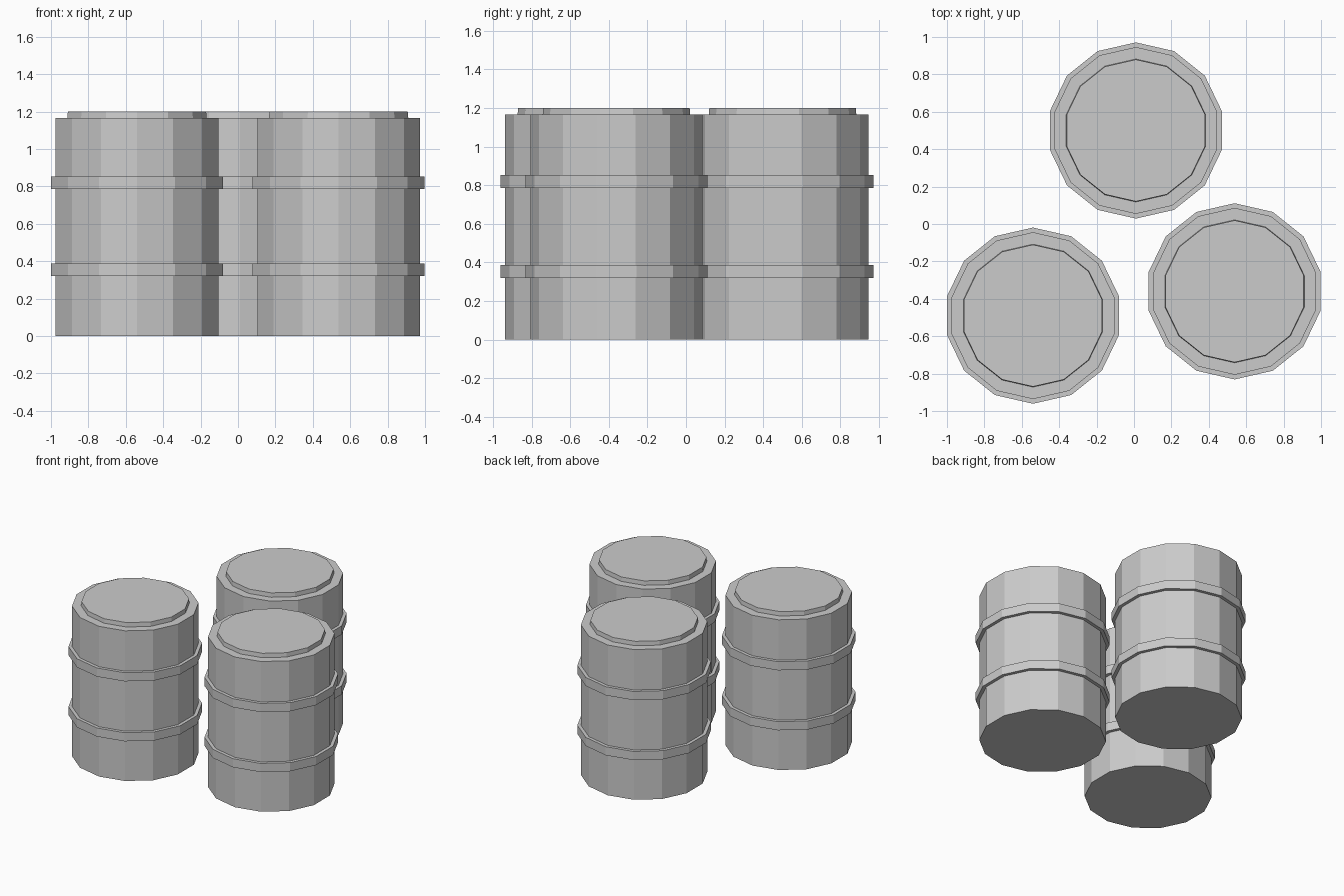
import bpy, bmesh, math

if "Cube" in bpy.data.objects:
    bpy.data.objects.remove(bpy.data.objects["Cube"])

SIDES = 14          # low-poly, vertex pointing to +y
CENTRES = {"back": (0.01, 0.50), "left": (-0.54, -0.49), "right": (0.538, -0.36)}


def lathe(name, profile, centre, closed=False):
    """Spin an (r, z) profile; open profiles are capped at both ends."""
    bm = bmesh.new()
    rings = []
    for r, z in profile:
        ring = []
        for i in range(SIDES):
            a = math.pi / 2 + 2 * math.pi * i / SIDES
            ring.append(bm.verts.new((r * math.cos(a), r * math.sin(a), z)))
        rings.append(ring)
    pairs = list(zip(rings, rings[1:]))
    if closed:
        pairs.append((rings[-1], rings[0]))
    for lo, hi in pairs:
        for i in range(SIDES):
            j = (i + 1) % SIDES
            bm.faces.new((lo[i], lo[j], hi[j], hi[i]))
    if not closed:
        bm.faces.new(rings[0][::-1])
        bm.faces.new(rings[-1])
    bmesh.ops.recalc_face_normals(bm, faces=bm.faces)
    mesh = bpy.data.meshes.new(name)
    bm.to_mesh(mesh)
    bm.free()
    obj = bpy.data.objects.new(name, mesh)
    obj.location = (*centre, 0)
    bpy.context.collection.objects.link(obj)
    return obj


for side, c in CENTRES.items():
    # drum body with stepped raised lid
    lathe(f"{side}_barrel_body",
          [(0.446, 0), (0.446, 1.167), (0.382, 1.167), (0.379, 1.2)], c)
    # two hoops around the body
    for label, z in (("lower", 0.32), ("upper", 0.786)):
        lathe(f"{side}_barrel_{label}_hoop",
              [(0.44, z), (0.471, z), (0.471, z + 0.067), (0.44, z + 0.067)],
              c, closed=True)
